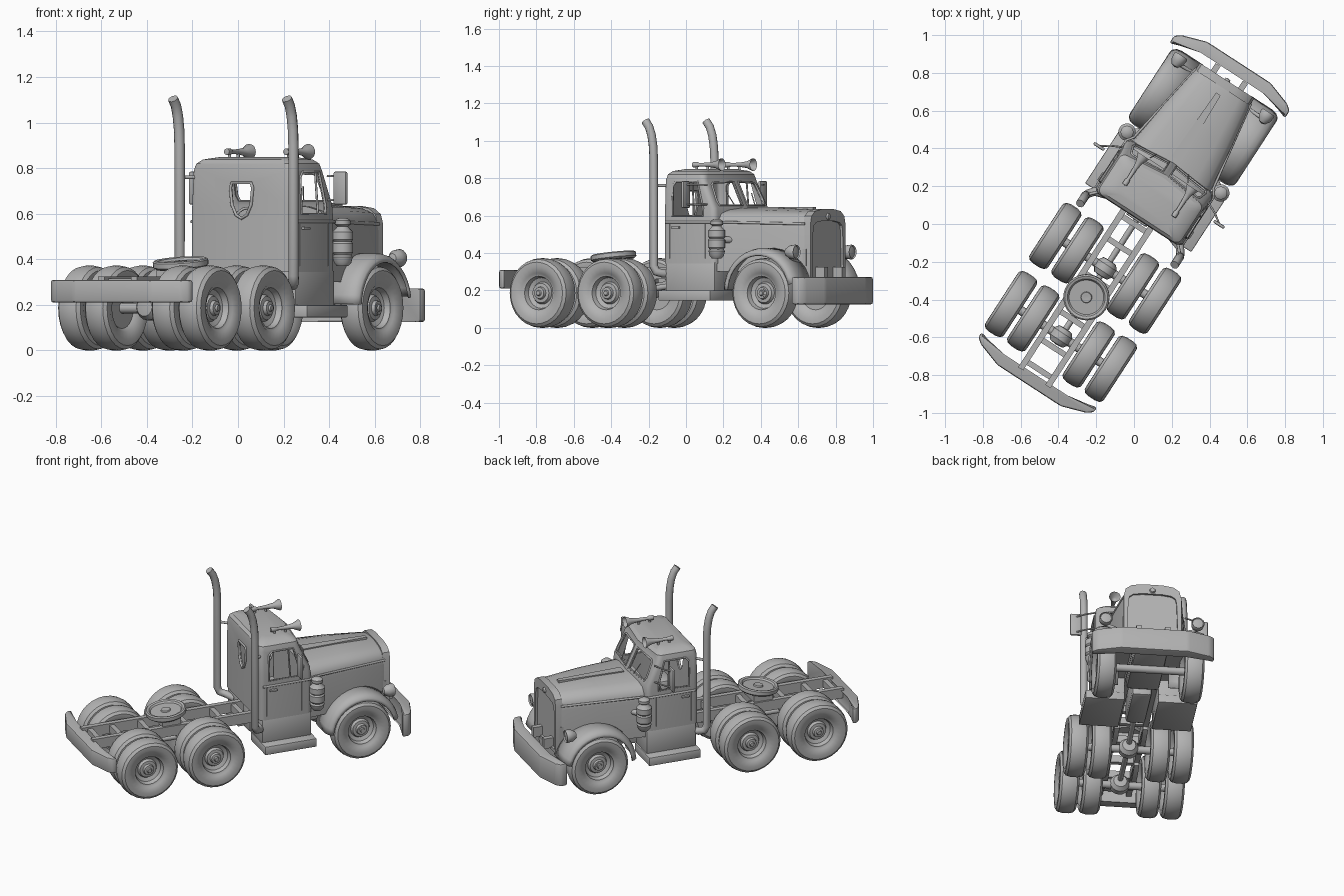
import bpy, bmesh
from math import sin, cos, pi, radians
from mathutils import Matrix, Vector

cube = bpy.data.objects.get("Cube")
if cube:
    bpy.data.objects.remove(cube, do_unlink=True)

GREY = (0.45, 0.45, 0.45, 1)
mat = bpy.data.materials.new("plain_grey")
mat.use_nodes = True
mat.diffuse_color = GREY
mat.node_tree.nodes["Principled BSDF"].inputs["Base Color"].default_value = GREY

# The truck is parked at an angle to the axes
TURN = Matrix.Rotation(radians(-33), 4, 'Z')
SIDES = ((1, "left_"), (-1, "right_"))


def put(name, bm, M=Matrix(), angle=35):
    bmesh.ops.transform(bm, matrix=TURN @ M, verts=bm.verts)
    bmesh.ops.recalc_face_normals(bm, faces=bm.faces)
    me = bpy.data.meshes.new(name)
    bm.to_mesh(me)
    bm.free()
    me.materials.append(mat)
    me.shade_smooth()
    me.set_sharp_from_angle(angle=radians(angle))
    ob = bpy.data.objects.new(name, me)
    bpy.context.collection.objects.link(ob)
    return ob


def flip(s):
    return Matrix.Scale(s, 4, (1, 0, 0))


def bake(ob):
    dg = bpy.context.evaluated_depsgraph_get()
    return bpy.data.meshes.new_from_object(ob.evaluated_get(dg))


def box(name, x, y, z, bevel=0, M=Matrix()):
    bm = bmesh.new()
    size = Matrix.Diagonal((x[1] - x[0], y[1] - y[0], z[1] - z[0], 1))
    mid = Matrix.Translation([(a[0] + a[1]) / 2 for a in (x, y, z)])
    bmesh.ops.create_cube(bm, size=1, matrix=mid @ size)
    if bevel:
        bmesh.ops.bevel(bm, geom=bm.edges[:], offset=bevel, segments=2, profile=0.5, affect='EDGES')
    return put(name, bm, M)


def prism_bm(outline, axis, lo, hi):
    """Extrude a 2D outline along an axis."""
    bm = bmesh.new()
    rings = []
    for d in (lo, hi):
        ring = []
        for a, b in outline:
            p = [a, b]
            p.insert(axis, d)
            ring.append(bm.verts.new(p))
        rings.append(ring)
    skin(bm, rings)
    return bm


def skin(bm, rings, caps=True):
    n = len(rings[0])
    for lower, upper in zip(rings, rings[1:]):
        for i in range(n):
            j = (i + 1) % n
            bm.faces.new((lower[i], lower[j], upper[j], upper[i]))
    if caps:
        bm.faces.new(rings[0])
        bm.faces.new(rings[-1])


def lathe(name, profile, M=Matrix(), seg=28):
    bm = bmesh.new()
    vs = [bm.verts.new((r, 0, h)) for r, h in profile]
    es = [bm.edges.new(p) for p in zip(vs, vs[1:])]
    bmesh.ops.spin(bm, geom=vs + es, cent=(0, 0, 0), axis=(0, 0, 1), angle=2 * pi, steps=seg)
    bmesh.ops.remove_doubles(bm, verts=bm.verts, dist=0.0005)
    return put(name, bm, M)


def tube(name, pts, r, closed=False, M=Matrix()):
    cu = bpy.data.curves.new(name, 'CURVE')
    cu.dimensions = '3D'
    cu.bevel_depth, cu.bevel_resolution, cu.use_fill_caps = r, 3, True
    sp = cu.splines.new('POLY')
    sp.points.add(len(pts) - 1)
    for p, co in zip(sp.points, pts):
        p.co = (*co, 1)
    sp.use_cyclic_u = closed
    tmp = bpy.data.objects.new("tmp", cu)
    bpy.context.collection.objects.link(tmp)
    bm = bmesh.new()
    bm.from_mesh(bake(tmp))
    bpy.data.objects.remove(tmp)
    return put(name, bm, M, 50)


def at(x, y, z):
    return Matrix.Translation((x, y, z))


# Wheels: one lathed tyre and rim profile, outward along the axle
WHEEL = [(0, -.03), (.09, -.03), (.105, -.045), (.14, -.059), (.165, -.058), (.18, -.045), (.186, -.02),
         (.186, .02), (.18, .045), (.165, .058), (.14, .059), (.108, .048), (.1, .04), (.09, .038),
         (.082, .012), (.06, .002), (.052, .018), (.034, .02), (.03, .035), (.016, .037), (.012, .045), (0, .045)]
for s, side in SIDES:
    out = Matrix.Rotation(s * pi / 2, 4, 'Y')
    lathe(side + "front_wheel", WHEEL, at(s * .262, .675, .186) @ out)
    for row, y in (("middle", -.28), ("rear", -.71)):
        for pos, x in (("inner", .175), ("outer", .315)):
            lathe(f"{side}{row}_{pos}_wheel", WHEEL, at(s * x, y, .186) @ out)

# Axles, differentials and drive shaft
for name, y in (("front", .675), ("middle", -.28), ("rear", -.71)):
    tube(name + "_axle", [(-.3, y, .186), (.3, y, .186)], .024)
    if name != "front":
        lathe(name + "_differential", [(0, -.05), (.04, -.045), (.058, -.02), (.058, .02), (.04, .045), (0, .05)],
              at(0, y, .19) @ Matrix.Rotation(pi / 2, 4, 'X'), 16)
tube("drive_shaft", [(0, -.71, .2), (0, -.28, .2), (0, .1, .25)], .016)
box("gearbox", (-.06, .06), (.05, .4), (.17, .35), .02)
box("engine", (-.1, .1), (.4, .86), (.2, .45), .02)

# Chassis rails, cross members and springs
for s, side in SIDES:
    box(side + "rail", (.07, .102), (-.97, .95), (.26, .325), 0, flip(s))
    for name, y in (("front", .675), ("middle", -.28), ("rear", -.71)):
        arc = [(y + .15 * t, .235 + .03 * t * t) for t in (-1, -.5, 0, .5, 1)]
        leaf = arc + [(a, b - .025) for a, b in reversed(arc)]
        put(f"{side}{name}_spring", prism_bm(leaf, 0, .07, .1), flip(s))
for i, y in enumerate((-.92, -.78, -.6, -.36, -.14, 0)):
    box(f"cross_member_{i}", (-.08, .08), (y - .015, y + .015), (.27, .315))

# Coupling plate, tipped up at the front
lathe("coupling_plate", [(0, 0), (.11, 0), (.122, .01), (.122, .032), (.114, .038), (.1, .034), (.092, .024),
                         (.03, .024), (.027, .032), (.012, .032), (0, .03)],
      at(0, -.46, .362) @ Matrix.Rotation(radians(7), 4, 'X'), 32)
box("coupling_mount", (-.09, .09), (-.52, -.4), (.32, .366))


# Bumpers with swept-back ends
def bumper(name, ysign, z, ends):
    half = [(.2, 1.02), (.335, .975), (.365, .95), (.365, ends), (.2, .965)]
    outline = [(x, y * ysign) for x, y in half] + [(-x, y * ysign) for x, y in reversed(half)]
    bm = prism_bm(outline, 2, *z)
    bmesh.ops.bevel(bm, geom=bm.edges[:], offset=.012, segments=2, profile=.5, affect='EDGES')
    put(name, bm)


bumper("front_bumper", 1, (.125, .272), .905)
bumper("rear_bumper", -1, (.21, .31), .92)


# Cab shell from rounded rings, hollowed, with windows cut through
def cab_ring(z, back, front, w, r, peak):
    pts = []
    for cx, cy, a0 in ((w - r, front - r, 0), (-w + r, front - r, 1), (-w + r, back + r, 2), (w - r, back + r, 3)):
        pts += [(cx + r * cos((a0 + t / 4) * pi / 2), cy + r * sin((a0 + t / 4) * pi / 2), z) for t in range(5)]
    pts.insert(5, (0, front + peak, z))
    return pts


bm = bmesh.new()
skin(bm, [[bm.verts.new(p) for p in cab_ring(*ring)] for ring in (
    (.345, .03, .365, .275, .03, .02), (.58, .03, .365, .275, .03, .02), (.64, .03, .36, .273, .03, .025),
    (.79, .03, .29, .265, .03, .025), (.82, .035, .285, .257, .035, .025),
    (.838, .05, .27, .235, .04, .02), (.848, .09, .23, .18, .04, .015))])
cab = put("cab", bm)
wall = cab.modifiers.new("wall", 'SOLIDIFY')
wall.thickness, wall.offset = .012, -1

REAR_WIN = [(-.058, .715), (-.05, .735), (.05, .735), (.058, .715), (.05, .64), (.028, .595), (0, .58),
            (-.028, .595), (-.05, .64)]
DOOR_WIN = [(.09, .6), (.09, .76), (.11, .783), (.245, .783), (.285, .64), (.285, .6)]
SCREEN = [(.022, .655), (.22, .655), (.228, .68), (.215, .765), (.2, .775), (.022, .78)]
cutters = [prism_bm(REAR_WIN, 1, -.05, .1)]
for s, side in SIDES:
    cutters.append(prism_bm([(s * x, z) for x, z in SCREEN], 1, .2, .5))
    cutters.append(prism_bm(DOOR_WIN, 0, s * .23, s * .33))
cut_obs = [put("window_cutter", b) for b in cutters]
for c in cut_obs:
    c.hide_render = True
    m = cab.modifiers.new("window", 'BOOLEAN')
    m.operation, m.solver, m.object = 'DIFFERENCE', 'EXACT', c
bpy.context.view_layer.update()
cut_mesh = bake(cab)
cab.modifiers.clear()
cab.data = cut_mesh
cut_mesh.shade_smooth()
cut_mesh.set_sharp_from_angle(angle=radians(30))
for c in cut_obs:
    bpy.data.objects.remove(c)

# Window frames, belt line and door trim
tube("rear_window_frame", [(x, .028, z) for x, z in REAR_WIN], .007, True)
for s, side in SIDES:
    M = flip(s)
    tube(side + "door_window_frame", [(.275 - .05 * (z - .58), y, z) for y, z in DOOR_WIN], .006, True, M)
    tube(side + "vent_post", [(.272, .225, .6), (.264, .215, .783)], .005, False, M)
    tube(side + "windscreen_frame", [(x, .385 - .1 * x - .47 * (z - .64), z) for x, z in SCREEN], .006, True, M)
    tube(side + "belt_line", [(.276, .05, .565), (.276, .35, .565), (.25, .385, .565), (.172, .87, .555)], .007, False, M)
    for y in (.075, .3):
        tube(f"{side}door_seam", [(.275, y, .37), (.275, y, .56)], .003, False, M)
    box(side + "door_handle", (.27, .29), (.09, .14), (.53, .542), .004, M)
    box(side + "seat", (.04, .2), (.06, .17), (.36, .5), .02, M)
    tube(side + "wiper", [(.1, .375, .655), (.12, .34, .72)], .003, False, M)
tube("steering_wheel", [(-.12 + .05 * cos(a * pi / 8), .24 + .02 * sin(a * pi / 8), .58 + .045 * sin(a * pi / 8))
                        for a in range(16)], .006, True)

# Bonnet: tapering loft with a rounded top
bm = bmesh.new()
rings = []
for y, w, top in ((.33, .252, .64), (.62, .216, .64), (.84, .18, .632), (.88, .168, .622)):
    half = [(w, .3), (w, top - .1), (w * .97, top - .06), (w * .86, top - .028), (w * .6, top - .01), (w * .2, top)]
    rings.append([bm.verts.new((x, y, z)) for x, z in half + [(-a, b) for a, b in reversed(half)]])
skin(bm, rings)
put("bonnet", bm, Matrix(), 40)
put("bonnet_strip", prism_bm([(-.03, .41), (.03, .41), (.014, .82), (-.014, .82)], 2, .62, .647))

# Radiator shell with recessed grille
half = [(.172, .25), (.172, .555), (.16, .598), (.125, .624), (.06, .634)]
bm = prism_bm(half + [(-x, z) for x, z in reversed(half)], 1, .86, .905)
bm.normal_update()
front = max(bm.faces, key=lambda f: f.calc_center_median().y)
bmesh.ops.inset_region(bm, faces=[front], thickness=.028)
for v in front.verts:
    if v.co.z > .5:
        v.co.z -= .035
hole = bmesh.ops.extrude_discrete_faces(bm, faces=[front])["faces"][0]
for v in hole.verts:
    v.co.y -= .014
bmesh.ops.remove_doubles(bm, verts=bm.verts, dist=.0001)
put("radiator_shell", bm)
lathe("filler_cap", [(0, .012), (.014, .01), (.018, 0), (0, 0)],
      at(0, .905, .595) @ Matrix.Rotation(-pi / 2, 4, 'X'), 16)

# Paired outside parts
FENDER = [(.15, .232), (.285, .232), (.312, .226), (.328, .212), (.332, .196)]
AIR = [(0, 0), (.025, 0), (.038, .015), (.044, .04), (.038, .05), (.046, .06), (.046, .1), (.039, .108), (.046, .116),
       (.046, .15), (.03, .165), (.024, .175), (.034, .182), (.034, .2), (.02, .21), (0, .212)]
LAMP = [(0, -.05), (.02, -.045), (.036, -.02), (.04, .012), (.036, .02), (.032, .012), (0, .02)]
HORN = [(0, 0), (.014, .002), (.014, .03), (.009, .04), (.012, .1), (.018, .145), (.034, .18), (.034, .185),
        (.016, .15), (0, .14)]
for s, side in SIDES:
    M = flip(s)
    ahead = Matrix.Rotation(-pi / 2, 4, 'X')
    # Front wing swept over the wheel
    bm = bmesh.new()
    rows = []
    for i in range(17):
        a = radians(12 + i * 10.3)
        rows.append([bm.verts.new((x, .675 + r * cos(a), .19 + r * sin(a))) for x, r in FENDER])
    for p, q in zip(rows, rows[1:]):
        for i in range(len(FENDER) - 1):
            bm.faces.new((p[i], p[i + 1], q[i + 1], q[i]))
    wing = put(side + "wing", bm, M, 45)
    th = wing.modifiers.new("thickness", 'SOLIDIFY')
    th.thickness, th.offset = .01, 0
    box(side + "wing_inner_panel", (.15, .175), (.47, .88), (.33, .42), 0, M)
    # Lamps, air cleaner and horn
    lathe(side + "headlamp", LAMP, at(s * .275, .865, .405) @ ahead, 20)
    tube(side + "lamp_bracket", [(.275, .84, .38), (.16, .84, .34)], .01, False, M)
    lathe(side + "air_cleaner", AIR, at(s * .296, .388, .37), 20)
    tube(side + "air_pipe", [(.296, .39, .47), (.2, .45, .47)], .018, False, M)
    lathe(side + "horn", HORN, at(s * .155, .145, .872) @ ahead, 18)
    for y in (.17, .24):
        tube(side + "horn_foot", [(.155, y, .83), (.155, y, .87)], .007, False, M)
    # Exhaust stack
    tube(side + "stack", [(.18, .06, .29), (.27, .03, .29), (.293, .0, .3), (.298, -.012, .33), (.298, -.012, .9),
                          (.298, -.016, .97), (.298, -.026, 1.03), (.298, -.042, 1.075), (.298, -.065, 1.105)],
         .023, False, M)
    tube(side + "stack_clamp", [(.25, .04, .76), (.298, -.01, .76)], .008, False, M)
    # Mirror on two arms
    box(side + "mirror", (.345, .412), (.235, .252), (.64, .785), .007, M)
    for z in (.66, .765):
        tube(side + "mirror_arm", [(.268, .31, z), (.33, .28, z), (.38, .245, z)], .005, False, M)
    # Tank and step under the door
    box(side + "tank", (.1, .272), (.045, .36), (.19, .35), .006, M)
    box(side + "step", (.1, .335), (.04, .37), (.145, .2), .006, M)
